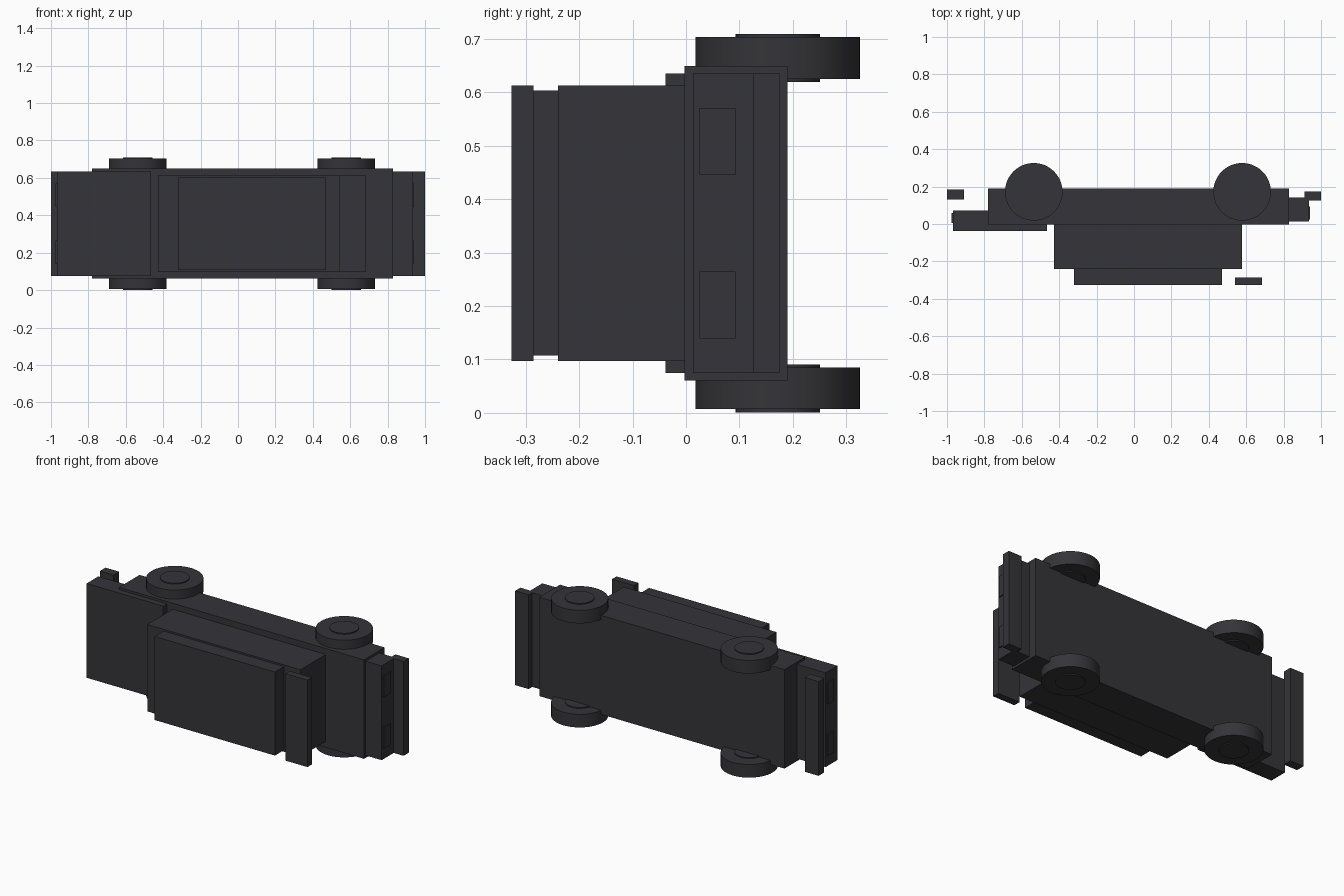
import bpy

default = bpy.data.objects.get("Cube")
if default:
    bpy.data.objects.remove(default, do_unlink=True)

paint = bpy.data.materials.new("dark_paint")
paint.use_nodes = True
colour = (0.035, 0.035, 0.041, 1)
paint.diffuse_color = colour
paint.node_tree.nodes["Principled BSDF"].inputs["Base Color"].default_value = colour

MID_Z = 0.355  # the car lies on its side, so its width runs along z


def finish(name):
    obj = bpy.context.object
    obj.name = name
    obj.data.materials.append(paint)
    return obj


def box(name, x, y, width, z=MID_Z):
    """Box from x and y ranges, with its width centred on z."""
    bpy.ops.mesh.primitive_cube_add(size=1, location=(sum(x) / 2, sum(y) / 2, z))
    bpy.context.object.scale = (x[1] - x[0], y[1] - y[0], width)
    bpy.ops.object.transform_apply(location=False, rotation=False, scale=True)
    return finish(name)


def disc(name, x, z, radius, depth):
    bpy.ops.mesh.primitive_cylinder_add(
        vertices=48, radius=radius, depth=depth, location=(x, 0.172, z))
    bpy.ops.object.shade_smooth_by_angle()
    return finish(name)


# Body, cabin and roof
box("body", (-0.78, 0.83), (-0.003, 0.19), 0.588)
box("hood", (-0.968, -0.465), (-0.038, 0.072), 0.56)
box("cabin", (-0.428, 0.578), (-0.24, 0.0), 0.516)
box("roof", (-0.32, 0.47), (-0.325, -0.235), 0.496)
box("tail", (0.82, 0.935), (0.013, 0.141), 0.56)

# Spoiler and bumpers
box("spoiler", (0.541, 0.685), (-0.327, -0.285), 0.516)
box("front_bumper", (-1.0, -0.91), (0.132, 0.185), 0.56)
box("rear_bumper", (0.912, 1.0), (0.126, 0.175), 0.56)

# Lamps in pairs
for side, sign in (("right", -1), ("left", 1)):
    z = MID_Z + sign * 0.153
    box(side + "_headlight", (-0.976, -0.95), (0.005, 0.06), 0.125, z)
    box(side + "_taillight", (0.92, 0.941), (0.025, 0.093), 0.125, z)

# Wheels and hubs
for end, x in (("front", -0.536), ("rear", 0.578)):
    for side, sign in (("right", -1), ("left", 1)):
        z = MID_Z + sign * 0.309
        disc(f"{end}_{side}_wheel", x, z, 0.154, 0.078)
        disc(f"{end}_{side}_hub", x, z, 0.079, 0.09)
